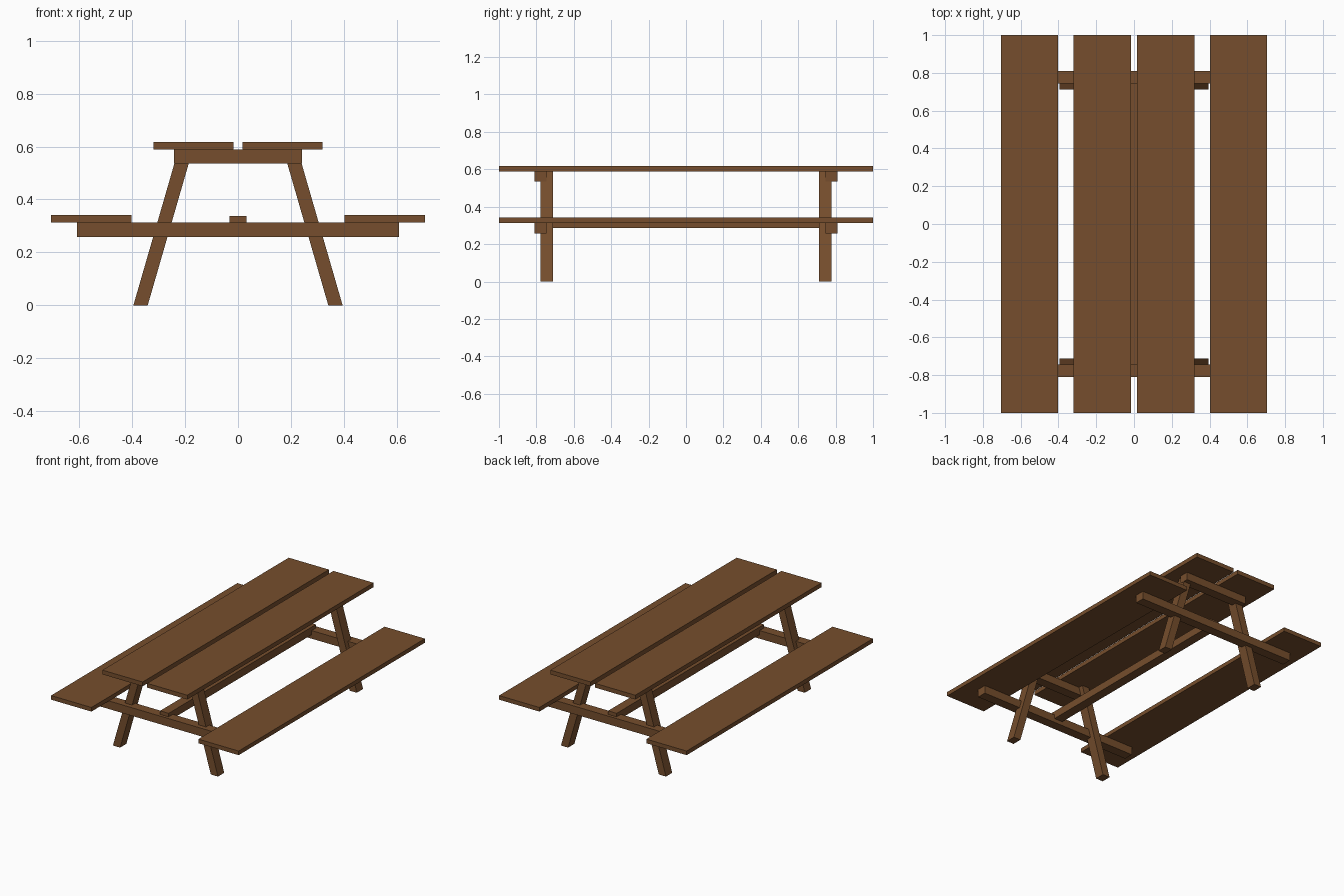
import bpy
import bmesh

cube = bpy.data.objects.get("Cube")
if cube:
    bpy.data.objects.remove(cube, do_unlink=True)

# Single brown wood colour
wood = bpy.data.materials.new("brown_wood")
wood.use_nodes = True
colour = (0.18, 0.076, 0.026, 1)
wood.diffuse_color = colour
bsdf = wood.node_tree.nodes["Principled BSDF"]
bsdf.inputs["Base Color"].default_value = colour
bsdf.inputs["Roughness"].default_value = 0.8


def timber(name, xs, ys, zs, lean=0.0):
    """Rectangular timber between limits; its top is shifted by lean along x."""
    bm = bmesh.new()
    bmesh.ops.create_cube(bm, size=1)
    for v in bm.verts:
        top = v.co.z > 0
        x = xs[v.co.x > 0] + (lean if top else 0)
        v.co = (x, ys[v.co.y > 0], zs[top])
    bmesh.ops.recalc_face_normals(bm, faces=bm.faces)
    mesh = bpy.data.meshes.new(name)
    bm.to_mesh(mesh)
    bm.free()
    mesh.materials.append(wood)
    obj = bpy.data.objects.new(name, mesh)
    bpy.context.collection.objects.link(obj)
    return obj


def span(a, b, sign):
    """Limits mirrored to the chosen side, in rising order."""
    return sorted((a * sign, b * sign))


SIDES = (("left", 1), ("right", -1))
ENDS = (("front", -1), ("back", 1))

# Table top planks and bench seats
for side, sx in SIDES:
    timber(f"{side}_top_plank", span(0.017, 0.319, sx), (-1, 1), (0.588, 0.617))
    timber(f"{side}_seat", span(0.402, 0.705, sx), (-1, 1), (0.313, 0.341))

# End frames: cross beams and splayed legs
for end, sy in ENDS:
    beam_y = span(0.745, 0.811, sy)
    timber(f"{end}_top_beam", (-0.242, 0.242), beam_y, (0.535, 0.588))
    timber(f"{end}_seat_beam", (-0.607, 0.607), beam_y, (0.258, 0.313))
    for side, sx in SIDES:
        timber(f"{end}_{side}_leg", span(0.341, 0.395, sx),
               span(0.712, 0.779, sy), (0, 0.588), lean=-0.17 * sx)

# Long stretcher joining the two frames
timber("stretcher", (-0.032, 0.032), (-0.79, 0.79), (0.285, 0.337))
